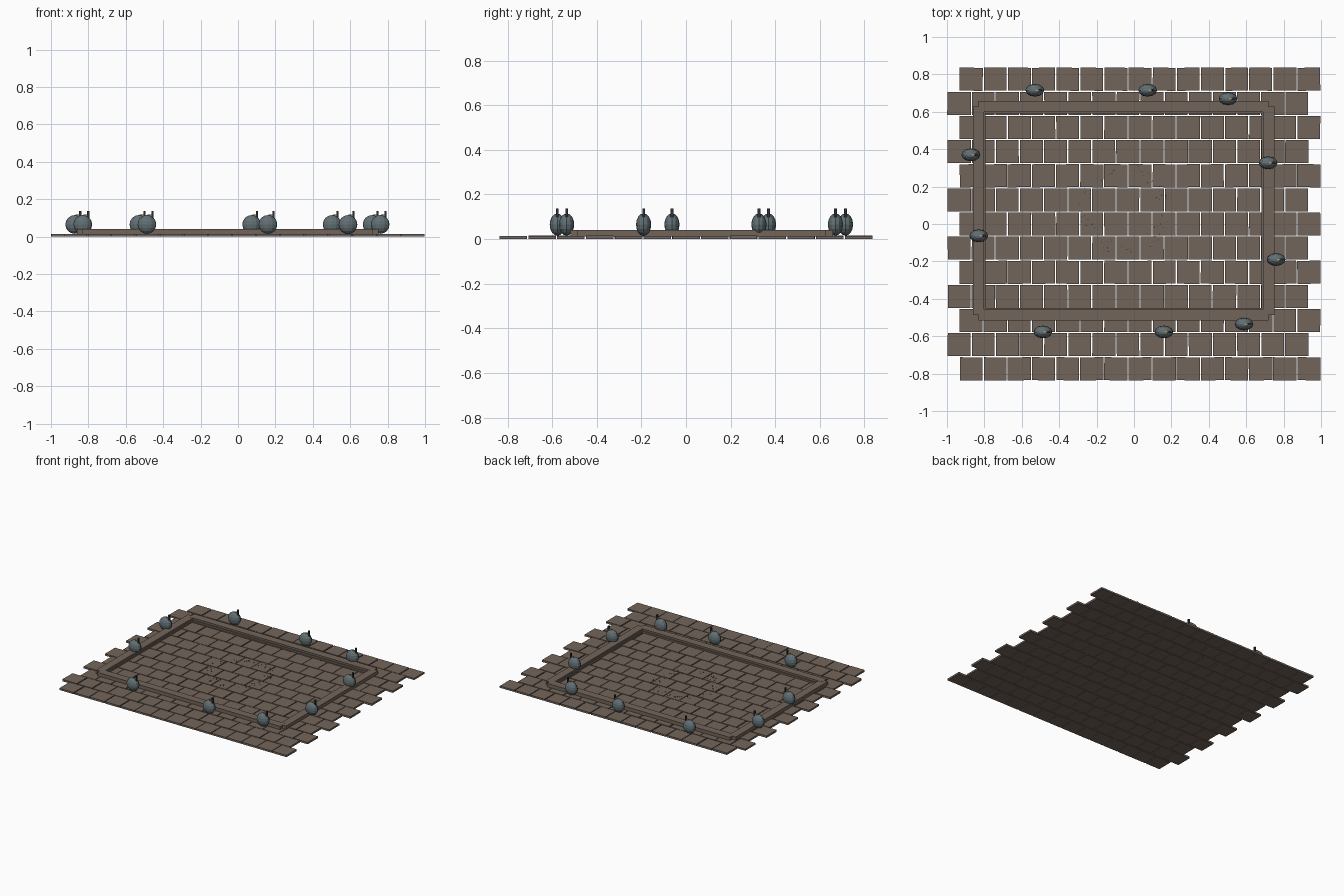
import bpy, bmesh, math, random
from mathutils import Matrix, Vector

if "Cube" in bpy.data.objects:
    bpy.data.objects.remove(bpy.data.objects["Cube"])

random.seed(4)


def material(name, rgb):
    m = bpy.data.materials.new(name)
    m.diffuse_color = (*rgb, 1)
    m.use_nodes = True
    m.node_tree.nodes["Principled BSDF"].inputs["Base Color"].default_value = m.diffuse_color
    return m


STONE = material("brown_stone", (0.17, 0.13, 0.105))
SLATE = material("blue_grey", (0.12, 0.16, 0.175))
DARK = material("dark", (0.03, 0.03, 0.035))
OCHRE = material("ochre", (0.45, 0.28, 0.08))


def finish(bm, name, mats):
    me = bpy.data.meshes.new(name)
    bm.to_mesh(me)
    bm.free()
    for m in mats:
        me.materials.append(m)
    ob = bpy.data.objects.new(name, me)
    bpy.context.collection.objects.link(ob)
    return ob


def box(bm, lo, hi, turn=0, mat=0):
    lo, hi = Vector(lo), Vector(hi)
    mtx = (Matrix.Translation((lo + hi) / 2) @ Matrix.Rotation(turn, 4, 'Z')
           @ Matrix.Diagonal((*(hi - lo), 1)))
    verts = bmesh.ops.create_cube(bm, size=1, matrix=mtx)["verts"]
    for f in {f for v in verts for f in v.link_faces}:
        f.material_index = mat


# Paving: 13 courses of 15 slabs, alternate courses shifted half a slab
bm = bmesh.new()
PITCH = 0.129
for row in range(13):
    y = (row - 6) * PITCH
    shift = PITCH / 4 if row % 2 == 0 else -PITCH / 4
    for col in range(15):
        x = (col - 7) * PITCH + shift
        hx = 0.0615 + random.uniform(-0.0015, 0.0015)
        box(bm, (x - hx, y - 0.0615, 0),
            (x + hx, y + 0.0615, 0.014 + random.uniform(-0.001, 0.001)),
            random.uniform(-0.008, 0.008))
finish(bm, "paving_slabs", [STONE])

# Raised kerb: rails whose ends stop on the neighbouring rail's centre line
X0, X1, Y0, Y1, H = -0.832, 0.72, -0.487, 0.628, 0.03
bm = bmesh.new()
for y in (Y0, Y1):
    box(bm, (X0, y - H, 0.012), (X1, y + H, 0.04))
for x in (X0, X1):
    box(bm, (x - H, Y0, 0.012), (x + H, Y1, 0.0395))
finish(bm, "kerb_rails", [STONE])

# Low lip along the inside of the kerb
bm = bmesh.new()
for y, s in ((Y0 + H, 1), (Y1 - H, -1)):
    box(bm, (X0 + H, min(y, y + s * 0.008), 0.012), (X1 - H, max(y, y + s * 0.008), 0.026))
for x, s in ((X0 + H, 1), (X1 - H, -1)):
    box(bm, (min(x, x + s * 0.008), Y0 + H, 0.012), (max(x, x + s * 0.008), Y1 - H, 0.026))
finish(bm, "kerb_inner_lip", [STONE])

# Perched figures: egg body, upright post, small ochre nub
SPOTS = [(-0.53, 0.715), (0.073, 0.715), (0.503, 0.67), (-0.873, 0.37), (0.717, 0.327),
         (-0.83, -0.063), (0.76, -0.19), (-0.487, -0.577), (0.16, -0.577), (0.588, -0.535)]
bm = bmesh.new()
bmesh.ops.create_uvsphere(bm, u_segments=12, v_segments=8, radius=1,
                          matrix=Matrix.Translation((0, 0, 0.065))
                          @ Matrix.Diagonal((0.05, 0.034, 0.05, 1)))
box(bm, (0.024, -0.006, 0.085), (0.035, 0.006, 0.138), mat=1)
box(bm, (0.004, -0.004, 0.108), (0.026, 0.004, 0.118), mat=2)
body = finish(bm, "perched_body_1", [SLATE, DARK, OCHRE])
for i, (x, y) in enumerate(SPOTS):
    ob = body
    if i:
        ob = bpy.data.objects.new(f"perched_body_{i + 1}", body.data)
        bpy.context.collection.objects.link(ob)
    ob.location = (x, y, 0)

# Ring of crumbs scattered in the middle
bm = bmesh.new()
for _ in range(90):
    a, r = random.uniform(0, math.tau), random.uniform(0.18, 0.245)
    x, y, s = -0.05 + r * math.cos(a), 0.08 + r * math.sin(a), random.uniform(0.001, 0.003)
    box(bm, (x - s, y - s, 0.012), (x + s, y + s, 0.0165), a)
finish(bm, "crumbs", [DARK])
